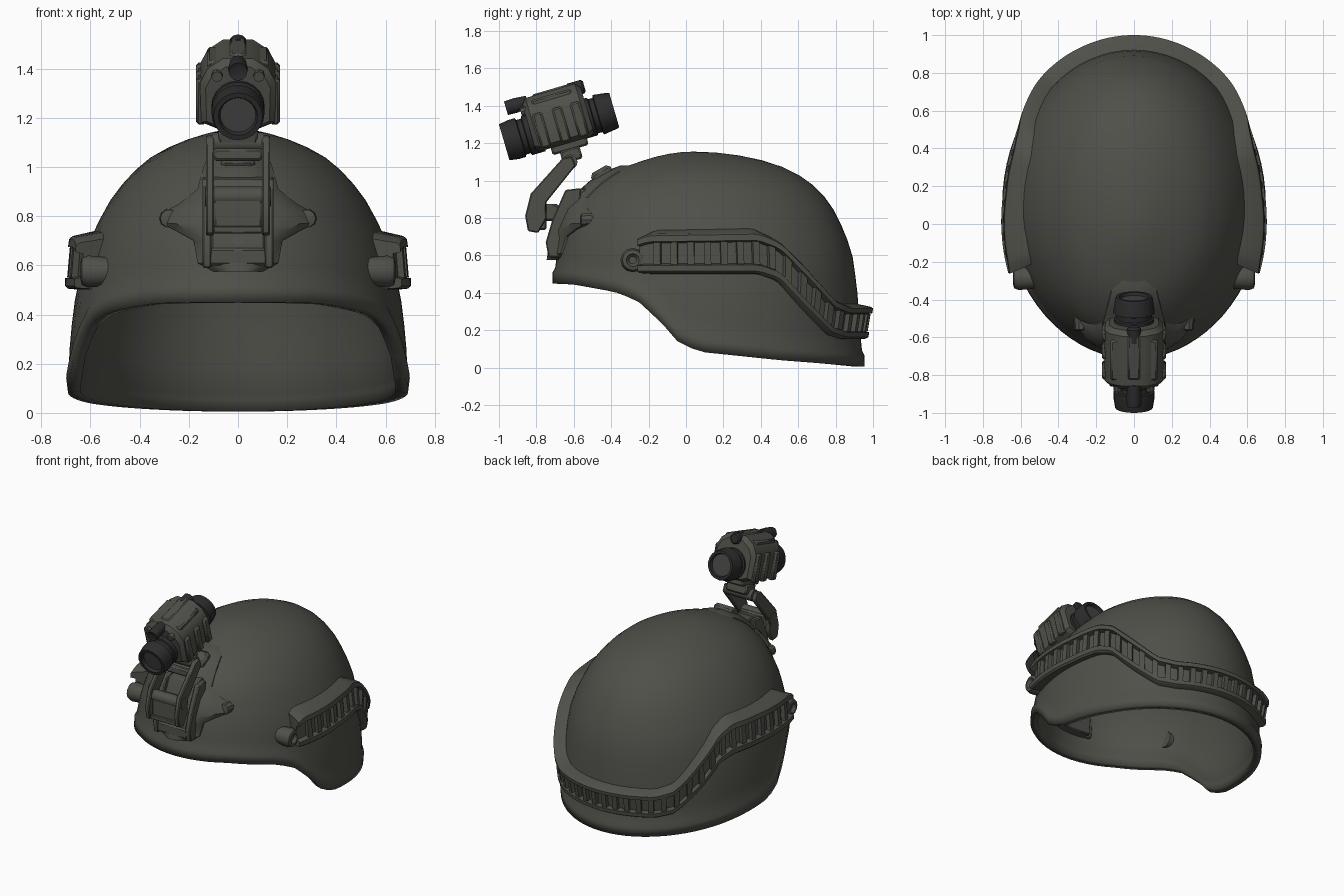
import bpy, bmesh, math
from mathutils import Matrix, Vector

if "Cube" in bpy.data.objects:
    bpy.data.objects.remove(bpy.data.objects["Cube"])


def material(name, rgb):
    m = bpy.data.materials.new(name)
    m.diffuse_color = (*rgb, 1)
    m.use_nodes = True
    m.node_tree.nodes["Principled BSDF"].inputs["Base Color"].default_value = m.diffuse_color
    return m


OLIVE = material("olive_grey", (0.08, 0.08, 0.068))
BLACK = material("soft_black", (0.026, 0.026, 0.027))
GLASS = material("lens_grey", (0.06, 0.06, 0.058))
TOP = 1.155
I4 = Matrix.Identity(4)


def table(rows, k):
    """Linear lookup: first column is the key."""
    if k <= rows[0][0]:
        return rows[0][1:]
    for a, b in zip(rows, rows[1:]):
        if k <= b[0]:
            f = (k - a[0]) / (b[0] - a[0])
            return [p + (q - p) * f for p, q in zip(a[1:], b[1:])]
    return rows[-1][1:]


# Dome sections: height, half width, front y, back y
DOME = [(0, .685, -.74, .95), (.2, .69, -.735, .93), (.42, .67, -.715, .915),
        (.6, .635, -.69, .89), (.72, .595, -.66, .85), (.88, .51, -.59, .77),
        (.98, .425, -.49, .675), (1.05, .34, -.38, .57), (1.10, .235, -.25, .44),
        (1.135, .13, -.13, .28), (TOP, 0, .04, .04)]
KEYED = [(-math.sqrt(TOP - r[0]), *r[1:]) for r in DOME]
# Rim height by y
RIM = [(-.72, .45), (-.6, .445), (-.38, .405), (-.26, .36), (-.13, .24), (-.04, .135),
       (.07, .085), (.5, .04), (.95, .005)]
# Side rail: y, centre height, half height
RAIL = [(-.27, .59, .08), (-.18, .61, .105), (.38, .615, .11),
        (.48, .575, .105), (.6, .43, .105), (.73, .27, .09), (.8, .24, .085)]


def section(z):
    w, f, b = table(KEYED, -math.sqrt(max(0, TOP - z)))
    return w, (f + b) / 2, (b - f) / 2


def on_dome(theta, z, out=0.0):
    w, yc, a = section(z)
    return ((w + out) * math.sin(theta), yc - (a + out) * math.cos(theta), z)


def front_y(x, z):
    w, yc, a = section(z)
    return yc - a * math.sqrt(max(0, 1 - (x / w) ** 2))


def add_grid(bm, rows, closed=True, caps=True, M=I4):
    vs = [[bm.verts.new(M @ Vector(p)) for p in r] for r in rows]
    n = len(rows[0])
    for a, b in zip(vs, vs[1:]):
        for i in range(n if closed else n - 1):
            j = (i + 1) % n
            bm.faces.new((a[i], a[j], b[j], b[i]))
    if caps:
        bm.faces.new(vs[0])
        bm.faces.new(vs[-1])


def finish(bm, name, mat, angle=35, bevel=0):
    bmesh.ops.remove_doubles(bm, verts=bm.verts[:], dist=1e-5)
    bmesh.ops.recalc_face_normals(bm, faces=bm.faces[:])
    me = bpy.data.meshes.new(name)
    bm.to_mesh(me)
    bm.free()
    me.materials.append(mat)
    ob = bpy.data.objects.new(name, me)
    bpy.context.collection.objects.link(ob)
    bpy.ops.object.select_all(action='DESELECT')
    ob.select_set(True)
    bpy.context.view_layer.objects.active = ob
    bpy.ops.object.shade_smooth_by_angle(angle=math.radians(angle))
    if bevel:
        m = ob.modifiers.new("bevel", 'BEVEL')
        m.width, m.segments = bevel, 1
    return ob


def solid(name, rows, mat, M=I4, bevel=0):
    bm = bmesh.new()
    add_grid(bm, rows, M=M)
    return finish(bm, name, mat, bevel=bevel)


def box(name, c, s, mat, M=I4, bevel=.01):
    ring = [(-1, -1), (1, -1), (1, 1), (-1, 1)]
    rows = [[(c[0] + x * s[0] / 2, c[1] + k * s[1] / 2, c[2] + z * s[2] / 2)
             for x, z in ring] for k in (-1, 1)]
    return solid(name, rows, mat, M, bevel)


def plate(name, x0, x1, outline, bevel=.006):
    """Side outline of (y, z) points pulled from x0 to x1."""
    return solid(name, [[(x, y, z) for y, z in outline] for x in (x0, x1)], OLIVE, bevel=bevel)


def lathe(name, profile, mat, M=I4, n=20, c=(0, 0)):
    """Turned part along local y; profile is (y, radius), c is (x, z)."""
    rows = [[(c[0] + r * math.cos(2 * math.pi * i / n), y,
              c[1] + r * math.sin(2 * math.pi * i / n)) for i in range(n)]
            for y, r in profile]
    return solid(name, rows, mat, M)


# Helmet shell with a slightly raised rim band
N = 72
cols = []
for i in range(N):
    th = 2 * math.pi * i / N
    r0 = .3
    for _ in range(4):
        r0 = table(RIM, on_dome(th, r0)[1])[0]
    pts = [on_dome(th, r0, .004), on_dome(th, r0 + .06, .01), on_dome(th, r0 + .085)]
    for k in range(1, 17):
        z = r0 + .085 + (TOP - r0 - .085) * math.sin(k / 16 * math.pi / 2)
        pts.append(on_dome(th, min(z, TOP)))
    cols.append(pts)
bm = bmesh.new()
add_grid(bm, list(map(list, zip(*cols))), caps=False)
bmesh.ops.dissolve_degenerate(bm, dist=1e-5, edges=bm.edges[:])
shell = finish(bm, "helmet_shell", OLIVE, 50)
sol = shell.modifiers.new("thickness", 'SOLIDIFY')
sol.thickness, sol.offset = .05, -1

# Accessory rail running round both sides and the back
T0 = 1.15
T1 = 2 * math.pi - T0


def rail_rows(t0, t1, n, profile):
    """Profile is (height fraction, depth below the rail face); None means on the shell."""
    rows = []
    for i in range(n + 1):
        th = t0 + (t1 - t0) * i / n
        zc, h = table(RAIL, on_dome(th, .5)[1])
        face = .06 + .035 * max(0, 1 - min(th - T0, T1 - th) / .5)
        rows.append([on_dome(th, zc + v * h, -.02 if d is None else face + .02 * v - d)
                     for v, d in profile])
    return rows


bm = bmesh.new()
add_grid(bm, rail_rows(T0, T1, 90, [(-1.05, None), (-1, .012), (-.9, 0), (-.6, 0), (-.52, .035),
                                    (.52, .035), (.6, 0), (.9, 0), (1, .012), (1.22, None)]))
finish(bm, "accessory_rail", OLIVE, 30)
bm = bmesh.new()
for k in range(36):
    t = T0 + .12 + (T1 - T0 - .24) * k / 35
    add_grid(bm, rail_rows(t - .022, t + .022, 1,
                           [(-.56, .05), (-.56, .008), (.56, .008), (.56, .05)]))
finish(bm, "rail_teeth", OLIVE, 30)

# Round lug at the front end of each rail, facing sideways
for s in (-1, 1):
    M = Matrix.Translation((0, -.285, .575)) @ Matrix.Rotation(-s * math.pi / 2, 4, 'Z')
    lathe("rail_lug", [(.5, .055), (.61, .065), (.635, .055), (.64, .035), (.62, .02)],
          OLIVE, M, 12)

# Front shroud plate hugging the dome
rows = []
for z, h in [(.575, .10), (.61, .165), (.70, .18), (.745, .26), (.77, .315), (.81, .315),
             (.85, .24), (.91, .165), (1.0, .14), (1.05, .12), (1.08, .06)]:
    xs = [h * (k / 5 - 1) for k in range(11)]
    off = [.012 + .04 * min(1, (h - abs(x)) / .07) for x in xs]
    rows.append([(x, front_y(x, z) - o, z) for x, o in zip(xs, off)]
                + [(x, front_y(x, z) + .03, z) for x in reversed(xs)])
solid("front_shroud", rows, OLIVE)
RIB = [(-.735, .59), (-.75, .67), (-.715, .79), (-.645, .95), (-.56, .96), (-.60, .59)]
for s in (-1, 1):
    y = front_y(.28, .79)
    lathe("shroud_screw", [(y + .03, .04), (y - .025, .036), (y - .03, .02)], OLIVE,
          n=10, c=(s * .28, .79))
    plate("shroud_side_rib", s * .108, s * .145, RIB)
plate("shroud_latch_plate", -.108, .108, [(y + .025, z) for y, z in RIB])
box("shroud_lower_catch", (0, -.71, .635), (.24, .06, .07), OLIVE)
TILT = Matrix.Translation((0, -.45, 1.035)) @ Matrix.Rotation(math.radians(30), 4, 'X')
box("shroud_top_catch", (0, 0, 0), (.14, .12, .06), OLIVE, TILT, .018)

# Folding arm: two side bars with cross pieces
ARM = [(-.86, .81), (-.845, .73), (-.79, .72), (-.745, .80), (-.75, .88), (-.59, 1.08),
       (-.61, 1.13), (-.66, 1.12), (-.83, .93)]
for s in (-1, 1):
    plate("arm_side_bar", s * .098, s * .13, ARM)
box("arm_base_block", (0, -.785, .82), (.2, .08, .17), OLIVE)
box("arm_base_lip", (0, -.825, .745), (.2, .03, .03), OLIVE, bevel=.005)
box("arm_link", (0, -.73, .83), (.16, .10, .09), OLIVE)
box("arm_cross_bar", (0, -.69, 1.05), (.2, .04, .05), OLIVE)
SIDE = Matrix.Rotation(math.pi / 2, 4, 'Z')      # local y -> -x, local x -> y
lathe("arm_upper_hinge", [(-.105, .04), (.105, .04)], OLIVE, SIDE, 12, c=(-.62, 1.10))
lathe("arm_lower_hinge", [(-.135, .04), (.135, .04)], OLIVE, SIDE, 12, c=(-.79, .88))

# Night optic, built along its own tilted axis (y = length, z = height)
OPT = Matrix.Translation((0, -.972, 1.205)) @ Matrix.Rotation(math.radians(16.3), 4, 'X')
half = [(.09, -.10), (.15, -.075), (.155, .09), (.125, .15), (.06, .195)]
ring = half + [(-x, v) for x, v in reversed(half)]
solid("optic_body", [[(x * k, u, v * k) for x, v in ring] for u, k in
                     ((.15, .85), (.175, 1), (.45, 1), (.475, .85))], OLIVE, OPT)
for s in (-1, 1):
    for u in (.21, .32, .42):
        box("optic_side_rib", (s * .15, u, .005), (.04, .055, .19), OLIVE, OPT)
    box("optic_shoulder", (s * .095, .31, .15), (.06, .22, .05), OLIVE, OPT)
box("optic_top_ridge", (0, .33, .185), (.07, .24, .035), OLIVE, OPT)
box("optic_foot", (0, .33, -.115), (.15, .20, .05), OLIVE, OPT)
box("optic_mount_head", (0, .325, -.165), (.16, .11, .07), OLIVE, OPT)
lathe("front_lens_barrel", [(.03, .07), (0, .08), (0, .10), (.05, .108), (.09, .108),
                            (.095, .096), (.12, .096), (.125, .108), (.20, .108)], BLACK, OPT)
lathe("front_lens", [(.022, .075), (.035, .075)], GLASS, OPT)
lathe("rear_eyepiece", [(.42, .105), (.49, .105), (.495, .095), (.52, .095), (.525, .11),
                        (.60, .10), (.613, .095), (.613, .078), (.59, .07)], BLACK, OPT)
lathe("rear_lens", [(.58, .074), (.597, .074)], GLASS, OPT)
lathe("upper_front_lamp", [(.065, .025), (.06, .038), (.11, .04), (.18, .034)], BLACK, OPT, 12,
      c=(0, .172))
lathe("upper_rear_knob", [(.41, .038), (.485, .038), (.495, .028)], BLACK, OPT, 12, c=(0, .168))
for s in (-1, 1):
    lathe("upper_side_screw", [(.13, .022), (.19, .026)], OLIVE, OPT, 8, c=(s * .085, .13))
